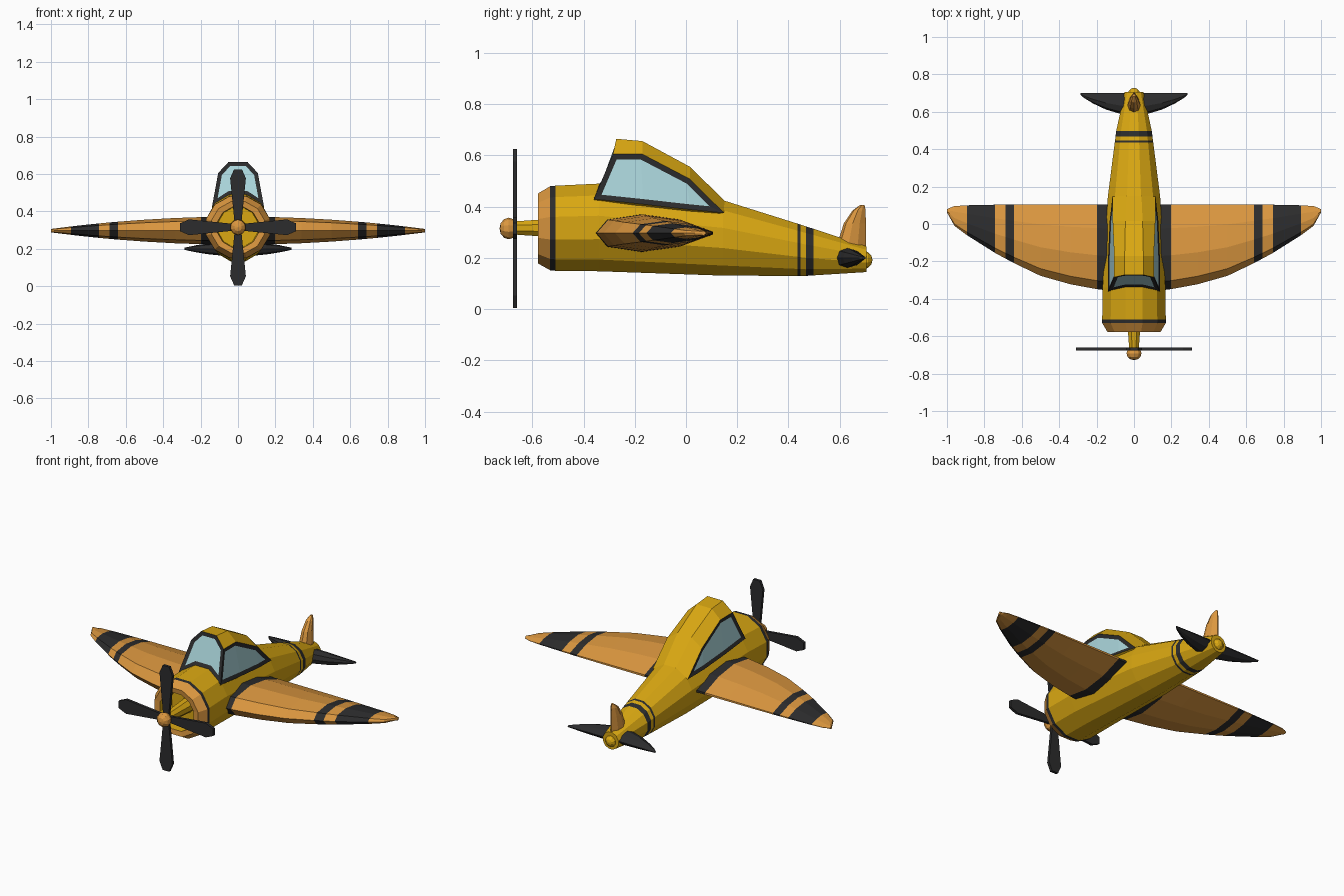
import bpy, bmesh, math
from mathutils import Vector

if "Cube" in bpy.data.objects:
    bpy.data.objects.remove(bpy.data.objects["Cube"])


def material(name, r, g, b):
    m = bpy.data.materials.new(name)
    m.diffuse_color = (r, g, b, 1)
    m.use_nodes = True
    m.node_tree.nodes["Principled BSDF"].inputs["Base Color"].default_value = m.diffuse_color
    return m


YELLOW, ORANGE, DARK, GLASS = range(4)
MATS = [material("yellow paint", .70, .39, .006), material("orange paint", .71, .31, .05),
        material("dark trim", .025, .025, .026), material("pale glass", .40, .66, .70)]


def finish(name, bm, mirror=False):
    bmesh.ops.recalc_face_normals(bm, faces=bm.faces)
    me = bpy.data.meshes.new(name)
    bm.to_mesh(me)
    bm.free()
    for m in MATS:
        me.materials.append(m)
    ob = bpy.data.objects.new(name, me)
    bpy.context.collection.objects.link(ob)
    if mirror:
        ob.modifiers.new("mirror", 'MIRROR')
    return ob


def loft(name, sections, mats, mirror=False):
    """Skin closed sections; mats gives one colour per span."""
    bm = bmesh.new()
    rings = [[bm.verts.new(p) for p in s] for s in sections]
    n = len(rings[0])
    for a, b, m in zip(rings, rings[1:], mats):
        for i in range(n):
            j = (i + 1) % n
            bm.faces.new((a[i], a[j], b[j], b[i])).material_index = m
    bm.faces.new(rings[0]).material_index = mats[0]
    bm.faces.new(rings[-1]).material_index = mats[-1]
    return finish(name, bm, mirror)


def lerp(table, x):
    for (x0, y0), (x1, y1) in zip(table, table[1:]):
        if x <= x1:
            return y0 + (y1 - y0) * (x - x0) / (x1 - x0)
    return table[-1][1]


def ring(y, half_w, bottom, top, n=12):
    k = 1 / math.cos(math.pi / n)
    cz, hz = (bottom + top) / 2, (top - bottom) / 2
    return [(half_w * k * math.cos((i + .5) * math.tau / n), y,
             cz + hz * k * math.sin((i + .5) * math.tau / n)) for i in range(n)]


def ball(name, loc, size, mat):
    bm = bmesh.new()
    bmesh.ops.create_uvsphere(bm, u_segments=10, v_segments=6, radius=1)
    for v in bm.verts:
        x, y, z = v.co
        v.co = Vector((x * size[0], z * size[1], y * size[2])) + Vector(loc)
    for f in bm.faces:
        f.material_index = mat
    return finish(name, bm)


# Fuselage with hollow cowl, cowl band and tail bands
loft("fuselage", [
    ring(-.47, .105, .21, .42), ring(-.573, .11, .207, .423), ring(-.577, .142, .178, .452),
    ring(-.53, .17, .152, .48), ring(-.51, .17, .15, .482), ring(-.34, .168, .148, .49),
    ring(.145, .14, .131, .425), ring(.435, .103, .13, .334), ring(.447, .101, .13, .330),
    ring(.468, .099, .13, .323), ring(.497, .095, .132, .314), ring(.705, .05, .145, .245)],
    [YELLOW, ORANGE, ORANGE, DARK, YELLOW, YELLOW, YELLOW, DARK, YELLOW, DARK, YELLOW])
ball("tail_ball", (0, .692, .192), (.036, .036, .036), YELLOW)

# Propeller: shaft, hub and four blades
loft("propeller_shaft", [ring(-.665, .026, .291, .343, 8), ring(-.46, .04, .277, .357, 8)], [YELLOW])
ball("propeller_hub", (0, -.692, .315), (.042, .036, .042), ORANGE)
blade = [(.018, .02), (.042, .262), (.021, .31), (-.021, .31), (-.042, .262), (-.018, .02)]
for k in range(4):
    c, s = math.cos(k * math.pi / 2), math.sin(k * math.pi / 2)
    loft("propeller_blade", [[(u * c + r * s, y, .315 - u * s + r * c) for u, r in blade]
                             for y in (-.675, -.659)], [DARK])

# Wing and tailplane: tapered aerofoil, cut at each stripe edge
FOIL = [(0, 0), (.1, .72), (.4, 1), (.72, .72), (1, .08), (1, -.08), (.72, -.72), (.4, -1), (.1, -.72)]


def foil(x, front, back, z, half_t):
    return [(x, front + (back - front) * c, z + half_t * t) for c, t in FOIL]


lead = [(.1, -.36), (.16, -.355), (.33, -.325), (.5, -.277), (.65, -.205), (.742, -.155),
        (.893, -.06), (.96, -.01), (1, .062)]
trail = [(.1, .105), (.65, .105), (.893, .1), (.97, .095), (1, .078)]
stations = [.1, .198, .34, .5, .642, .688, .742, .82, .893, .96, .985, 1]
stripes = [DARK, ORANGE, ORANGE, ORANGE, DARK, ORANGE, DARK, DARK, ORANGE, ORANGE, ORANGE]
loft("wing", [foil(x, lerp(lead, x), lerp(trail, x), .297, .066 * (1 - x * x) + .009) for x in stations],
     stripes, True)
tail_lead = [(0, .575), (.07, .588), (.15, .612), (.22, .645), (.27, .676), (.285, .69)]
loft("tailplane", [foil(x, y, .7, .2, .038 * (1 - (x / .3) ** 2) + .002) for x, y in tail_lead],
     [DARK] * 5, True)

# Tail fin
loft("tail_fin", [[(w * t * .98, f + (b - f) * c, z) for c, t in FOIL] for z, f, b, w in (
    (.2, .585, .7, .036), (.26, .592, .702, .035), (.335, .616, .702, .028),
    (.385, .65, .701, .02), (.407, .68, .697, .008))], [ORANGE] * 4)

# Cockpit: rows from the sill up to the shoulder and roof
bm = bmesh.new()
ys = (-.285, -.17, .015)
rows = {}
for s in (1, -1):
    def row(pts):
        return [bm.verts.new((s * x, y, z)) for x, y, z in pts]
    sill = row([(.138, -.36, .43), (.138, -.17, .41), (.13, .015, .389)])
    under = row([(.09, -.36, .39), (.09, -.17, .38), (.08, .015, .36)])
    shoulder = row([(.106, -.285, .605), (.106, -.17, .605), (.114, .015, .508)])
    roof = row([(.05, -.272, .665), (.05, -.17, .656), (.046, .015, .556), (.04, .15, .424)])
    tip, = row([(.115, .148, .376)])
    apron, = row([(.045, -.337, .49)])
    for i in range(2):
        bm.faces.new((under[i], under[i + 1], sill[i + 1], sill[i]))
        bm.faces.new((shoulder[i], shoulder[i + 1], roof[i + 1], roof[i]))
    bm.faces.new((under[2], tip, sill[2]))
    bm.faces.new((shoulder[2], tip, roof[3], roof[2]))
    window = [bm.faces.new((sill[i], sill[i + 1], shoulder[i + 1], shoulder[i])) for i in range(2)]
    window.append(bm.faces.new((sill[2], tip, shoulder[2])))
    rows[s] = (sill, shoulder, roof, apron, window)
(sl, sh, rf, ap, win), (sl2, sh2, rf2, ap2, win2) = rows[1], rows[-1]
for i in range(3):
    bm.faces.new((rf[i], rf[i + 1], rf2[i + 1], rf2[i]))
shield = [bm.faces.new((sl[0], sh[0], rf[0], rf2[0], sh2[0], sl2[0], ap2, ap))]
bmesh.ops.recalc_face_normals(bm, faces=bm.faces)
# Inset the glass and leave a dark frame round it
for panes in (win, win2, shield):
    frame = bmesh.ops.inset_region(bm, faces=panes, thickness=.021, depth=-.005,
                                   use_even_offset=True, use_boundary=True)["faces"]
    for f in frame:
        f.material_index = DARK
    for f in panes:
        f.material_index = GLASS
finish("cockpit", bm)
